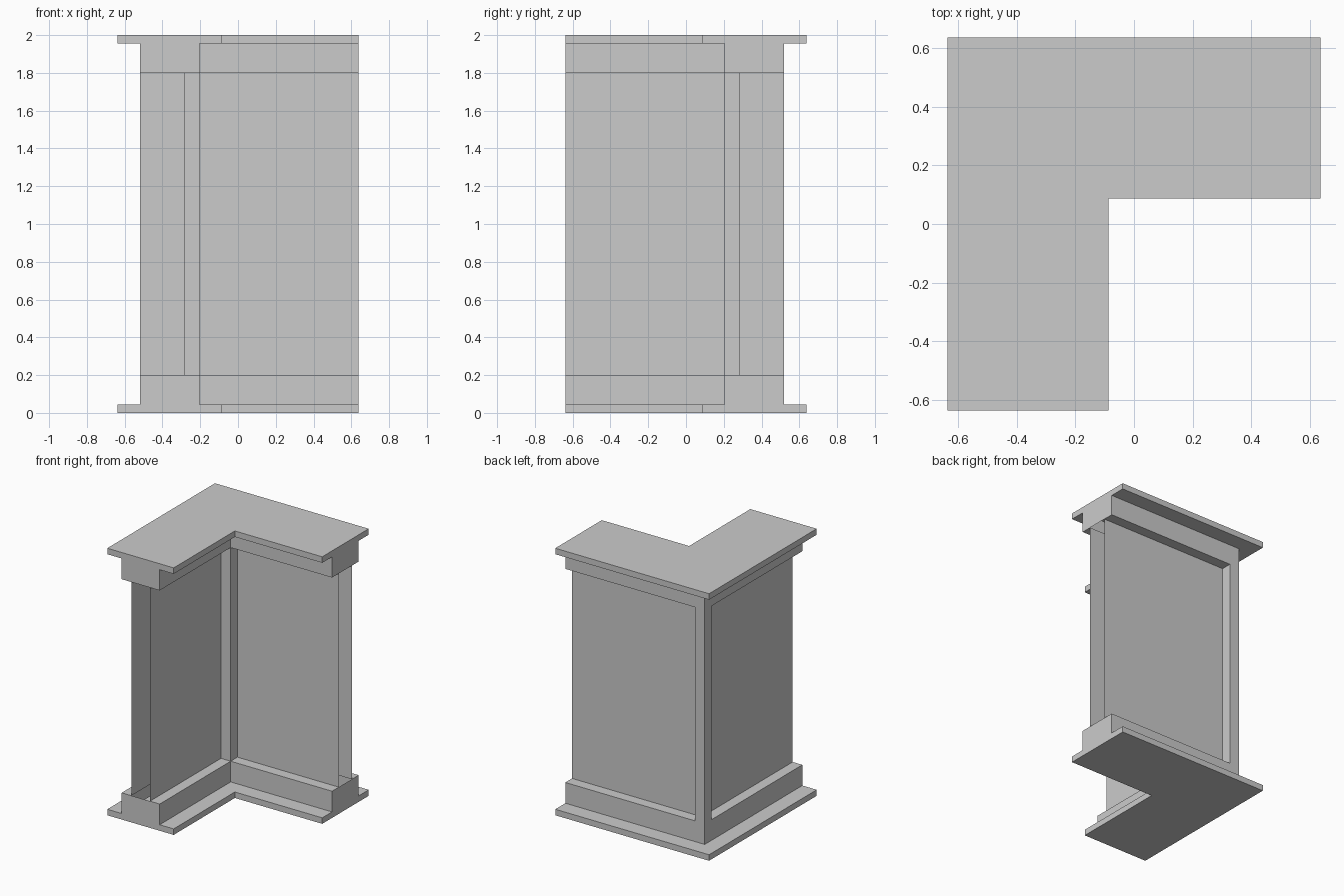
import bpy, bmesh

if "Cube" in bpy.data.objects:
    bpy.data.objects.remove(bpy.data.objects["Cube"])

E = 0.637            # plan half size, arms are cut flush here
S_IN = 0.087         # slab inner corner
T_OUT, T_IN = 0.518, 0.203   # trim outer / inner faces
P_OUT, P_IN = 0.438, 0.283   # recessed panel outer / inner faces
Z1, Z2 = 0.045, 0.2  # slab and trim heights


def make(name, polys):
    bm = bmesh.new()
    for p in polys:
        bm.faces.new([bm.verts.new(c) for c in p])
    bmesh.ops.remove_doubles(bm, verts=bm.verts, dist=1e-5)
    bmesh.ops.recalc_face_normals(bm, faces=bm.faces)
    me = bpy.data.meshes.new(name)
    bm.to_mesh(me)
    bm.free()
    ob = bpy.data.objects.new(name, me)
    bpy.context.collection.objects.link(ob)


def swap(poly):
    """Mirror across the corner diagonal."""
    return [(-y, -x, z) for x, y, z in reversed(poly)]


def path(d):
    """L-shaped line at distance d, from the front end to the right end."""
    return [(-d, -E), (-d, d), (E, d)]


def plate(o, i, z):
    return [(x, y, z) for x, y in path(o) + path(i)[::-1]]


def walls(pts, z0, z1):
    return [[(*a, z0), (*b, z0), (*b, z1), (*a, z1)] for a, b in zip(pts, pts[1:])]


# Stepped foot: slab, trim and ledges below the recessed panels
foot = [plate(E, S_IN, 0), plate(E, T_OUT, Z1), plate(T_IN, S_IN, Z1)]
foot += walls(path(E), 0, Z1) + walls(path(S_IN), 0, Z1)
foot += walls(path(T_OUT), Z1, Z2) + walls(path(T_IN), Z1, Z2)
half = [
    [(x, y, Z2) for x, y in [(-T_OUT, -E), (-P_OUT, -E), (-P_OUT, P_OUT), (-T_OUT, P_OUT)]],
    [(x, y, Z2) for x, y in [(-P_IN, -E), (-T_IN, -E), (-T_IN, T_IN), (-P_IN, T_IN)]],
    # T-shaped end face
    [(x, -E, z) for x, z in [(-E, 0), (-S_IN, 0), (-S_IN, Z1), (-T_IN, Z1), (-T_IN, Z2),
                             (-T_OUT, Z2), (-T_OUT, Z1), (-E, Z1)]],
]
foot += half + [swap(p) for p in half]
make("stepped_foot", foot)

# Cornice is the foot mirrored upward
make("stepped_cornice", [[(x, y, 2 - z) for x, y, z in reversed(p)] for p in foot])

# Recessed panels, open at the arm ends
panels = walls([(-P_OUT, -E), (-P_OUT, P_OUT)], Z2, 2 - Z2)
panels += walls([(-P_IN, -E), (-P_IN, T_IN)], Z2, 2 - Z2)
make("wall_panels", panels + [swap(p) for p in panels])

# Square posts at the outer and inner corners
outer = walls([(-P_OUT, P_OUT), (-T_OUT, P_OUT), (-T_OUT, T_OUT),
               (-P_OUT, T_OUT), (-P_OUT, P_OUT)], Z2, 2 - Z2)
make("outer_corner_post", outer)
make("inner_corner_post", walls([(-P_IN, T_IN), (-T_IN, T_IN), (-T_IN, P_IN)], Z2, 2 - Z2))
# Orient the open pieces to face outward
for ob in bpy.data.objects:
    if ob.name in ("wall_panels", "inner_corner_post"):
        for f in ob.data.polygons:
            c, n = f.center, f.normal
            side = c.x if abs(n.x) > 0.5 else -c.y
            sign = -1 if side < -0.4 else 1
            facing = n.x if abs(n.x) > 0.5 else -n.y
            if facing * sign < 0:
                f.flip()
        ob.data.update()
